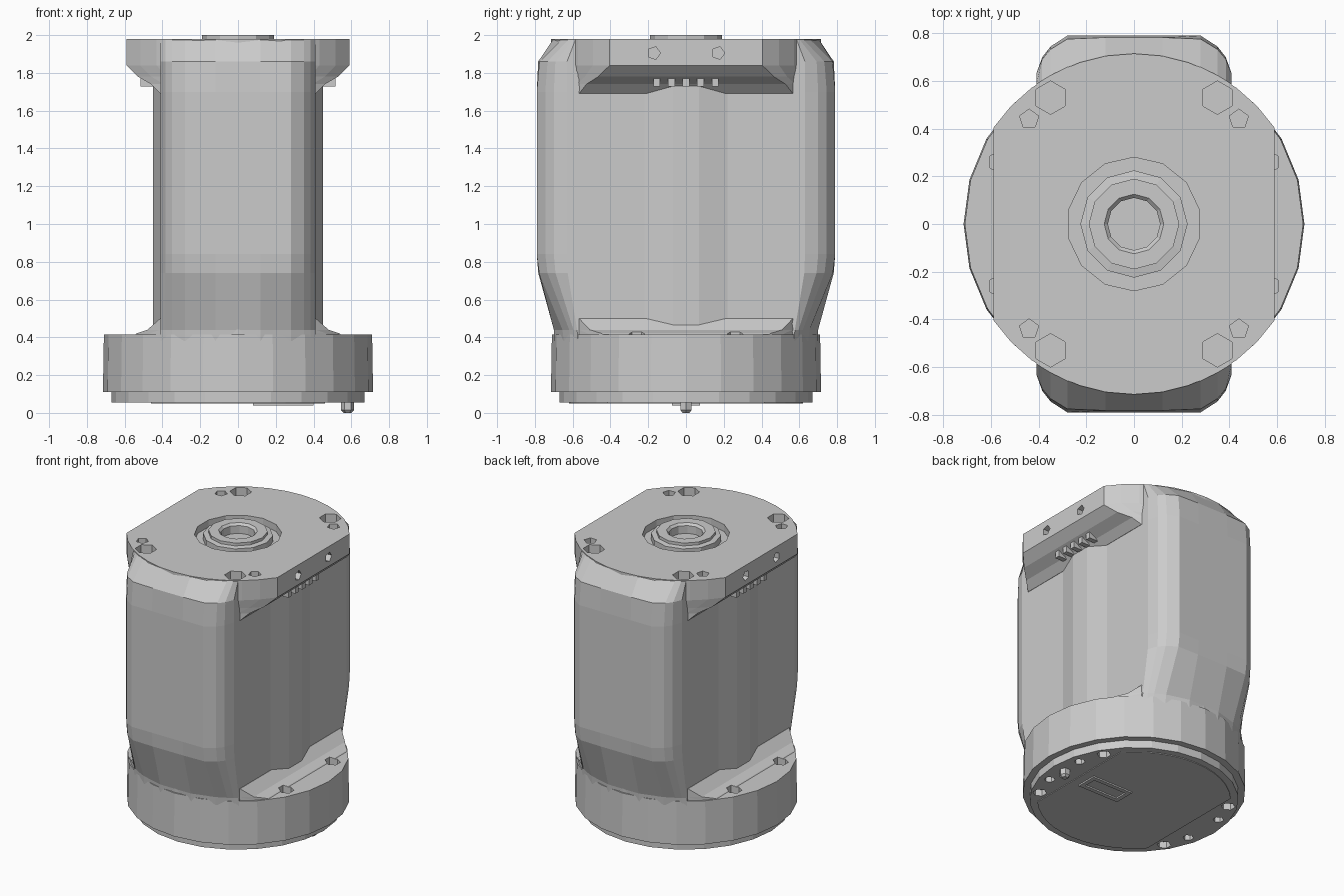
import bpy, bmesh, math
from mathutils import Matrix, Vector

if "Cube" in bpy.data.objects:
    bpy.data.objects.remove(bpy.data.objects["Cube"])

grey = bpy.data.materials.new("light_grey")
grey.use_nodes = True
COLOUR = (0.6, 0.6, 0.6, 1)
grey.diffuse_color = COLOUR
grey.node_tree.nodes["Principled BSDF"].inputs["Base Color"].default_value = COLOUR
grey.node_tree.nodes["Principled BSDF"].inputs["Roughness"].default_value = 0.6


def finish(name, bm):
    bmesh.ops.recalc_face_normals(bm, faces=bm.faces)
    mesh = bpy.data.meshes.new(name)
    bm.to_mesh(mesh)
    bm.free()
    mesh.materials.append(grey)
    obj = bpy.data.objects.new(name, mesh)
    bpy.context.collection.objects.link(obj)
    return obj


def loft(name, sections, closed=False):
    """Skin a stack of (z, outline) sections; closed joins the last to the first."""
    bm = bmesh.new()
    rings = [[bm.verts.new((x, y, z)) for x, y in pts] for z, pts in sections]
    pairs = list(zip(rings, rings[1:]))
    if closed:
        pairs.append((rings[-1], rings[0]))
    for a, b in pairs:
        for i in range(len(a)):
            j = (i + 1) % len(a)
            bm.faces.new((a[i], a[j], b[j], b[i]))
    if not closed:
        bm.faces.new(rings[0])
        bm.faces.new(rings[-1])
    return finish(name, bm)


def circle(r, n=24):
    return [(r * math.cos(math.tau * i / n), r * math.sin(math.tau * i / n)) for i in range(n)]


def clipped(r, clip, n=12):
    """Circle cut flat at x = +-clip."""
    a = math.acos(clip / r)
    half = [a + (math.pi - 2 * a) * i / n for i in range(n + 1)]
    top = [(r * math.cos(t), r * math.sin(t)) for t in half]
    return top + [(-x, -y) for x, y in top]


def add_cylinder(bm, r, depth, centre, sides=6, axis="Z"):
    rot = Matrix.Rotation(math.pi / 2, 4, "Y") if axis == "X" else Matrix()
    bmesh.ops.create_cone(bm, cap_ends=True, segments=sides, radius1=r, radius2=r,
                          depth=depth, matrix=Matrix.Translation(centre) @ rot)


def add_box(bm, size, centre):
    bmesh.ops.create_cube(bm, size=1, matrix=Matrix.Translation(centre) @ Matrix.Diagonal((*size, 1)))


def cut(objs, cutter):
    cutter.hide_render = True
    cutter.display_type = "WIRE"
    cutter.hide_set(True)
    for obj in objs:
        mod = obj.modifiers.new(cutter.name, "BOOLEAN")
        mod.operation = "DIFFERENCE"
        mod.solver = "EXACT"
        mod.object = cutter


# Core: flat-sided body that swells front and back between the round ends
HALF_X = [0.41, 0.385, 0.35, 0.28, 0.12]
xs = HALF_X + [-x for x in reversed(HALF_X)]
full = dict(zip(HALF_X, (0.63, 0.7, 0.745, 0.79, 0.79)))


def core_section(r, swell):
    half = []
    for x in xs:
        y = math.sqrt(r * r - x * x)
        half.append((x, y + (full[abs(x)] - y) * swell))
    return half + [(-x, -y) for x, y in half]


core = loft("body_core", [
    (0.38, core_section(0.705, 0)), (0.44, core_section(0.705, 0.05)),
    (0.74, core_section(0.72, 0.9)), (0.84, core_section(0.72, 1)),
    (1.7, core_section(0.72, 1)), (1.86, core_section(0.75, 0.85)),
    (1.975, core_section(0.715, 0))])

# Shallow vertical bulge down the middle of each flat side
bulge = [(0.45, 0.07), (0.41, 0.22)]
outline = bulge + [(-x, y) for x, y in reversed(bulge)]
outline += [(-x, -y) for x, y in outline]
spine = loft("side_bulge", [(0.4, outline), (1.85, outline)])

# Top flange with flat sides, lower chamfer and fillet into the body
flange = loft("top_flange", [
    (z, clipped(r, c)) for z, r, c in
    [(1.69, 0.7, 0.412), (1.74, 0.7, 0.46), (1.78, 0.705, 0.53),
     (1.84, 0.715, 0.59), (1.95, 0.715, 0.59), (1.98, 0.715, 0.59)]])

# Round base, its fillet and its lower lip
base = loft("base_ring", [(0.11, circle(0.715)), (0.415, circle(0.71))])
fillet = loft("base_fillet", [
    (z, clipped(0.7, c)) for z, c in
    [(0.4, 0.56), (0.42, 0.54), (0.44, 0.48), (0.5, 0.412)]])
lip = loft("base_lip", [(0.055, circle(0.67)), (0.115, circle(0.67))])
plate = loft("bottom_plate", [(0.05, clipped(0.62, 0.46)), (0.058, clipped(0.62, 0.46))])

# Central hub: stepped ring round a bore
hub_profile = [(0.225, 1.92), (0.225, 1.975), (0.19, 1.98), (0.19, 2.0),
               (0.125, 2.0), (0.11, 1.985), (0.11, 1.92)]
loft("top_hub", [(z, circle(r, 12)) for r, z in hub_profile], closed=True)

SIGNS = [(sx, sy) for sx in (1, -1) for sy in (1, -1)]

# Top cutters: hub recess, screw holes and side holes
bm = bmesh.new()
add_cylinder(bm, 0.28, 0.2, (0, 0, 2.03), 14)
for sx, sy in SIGNS:
    add_cylinder(bm, 0.07, 0.3, (sx * 0.35, sy * 0.53, 2.06))
    add_cylinder(bm, 0.042, 0.3, (sx * 0.44, sy * 0.44, 2.06), 5)
    add_cylinder(bm, 0.035, 0.2, (sx * 0.62, sy * 0.17, 1.905), 5, "X")
cut([core, flange], finish("top_hole_cutter", bm))

# Base cutters: screw pockets in the ledge
bm = bmesh.new()
for sx, sy in SIGNS:
    add_cylinder(bm, 0.05, 0.25, (sx * 0.56, sy * 0.26, 0.465))
cut([base, fillet], finish("ledge_hole_cutter", bm))

# Underside cutters: screw holes near the rim
bm = bmesh.new()
for sx, sy in SIGNS:
    add_cylinder(bm, 0.045, 0.1, (sx * 0.52, sy * 0.32, 0.05))
    add_cylinder(bm, 0.035, 0.1, (sx * 0.58, sy * 0.15, 0.05))
cut([lip], finish("underside_hole_cutter", bm))

# Cooling ribs below the flange on both sides
bm = bmesh.new()
for side in (1, -1):
    for i in range(-2, 3):
        add_box(bm, (0.1, 0.035, 0.075), (side * 0.465, i * 0.077, 1.765))
finish("flange_ribs", bm)

# Connector frame and locating pin under the base
bm = bmesh.new()
for sy in (1, -1):
    add_box(bm, (0.32, 0.03, 0.02), (0.24, sy * 0.06, 0.05))
for sx in (1, -1):
    add_box(bm, (0.03, 0.09, 0.02), (0.24 + sx * 0.145, 0, 0.05))
finish("connector_frame", bm)
pin = [(0, 0.015), (0.012, 0.035), (0.07, 0.035)]
loft("locating_pin", [(z, [(x + 0.58, y) for x, y in circle(r or 0.02, 6)])
                      for z, r in [(0.0, 0.02), (0.015, 0.035), (0.07, 0.035)]])
